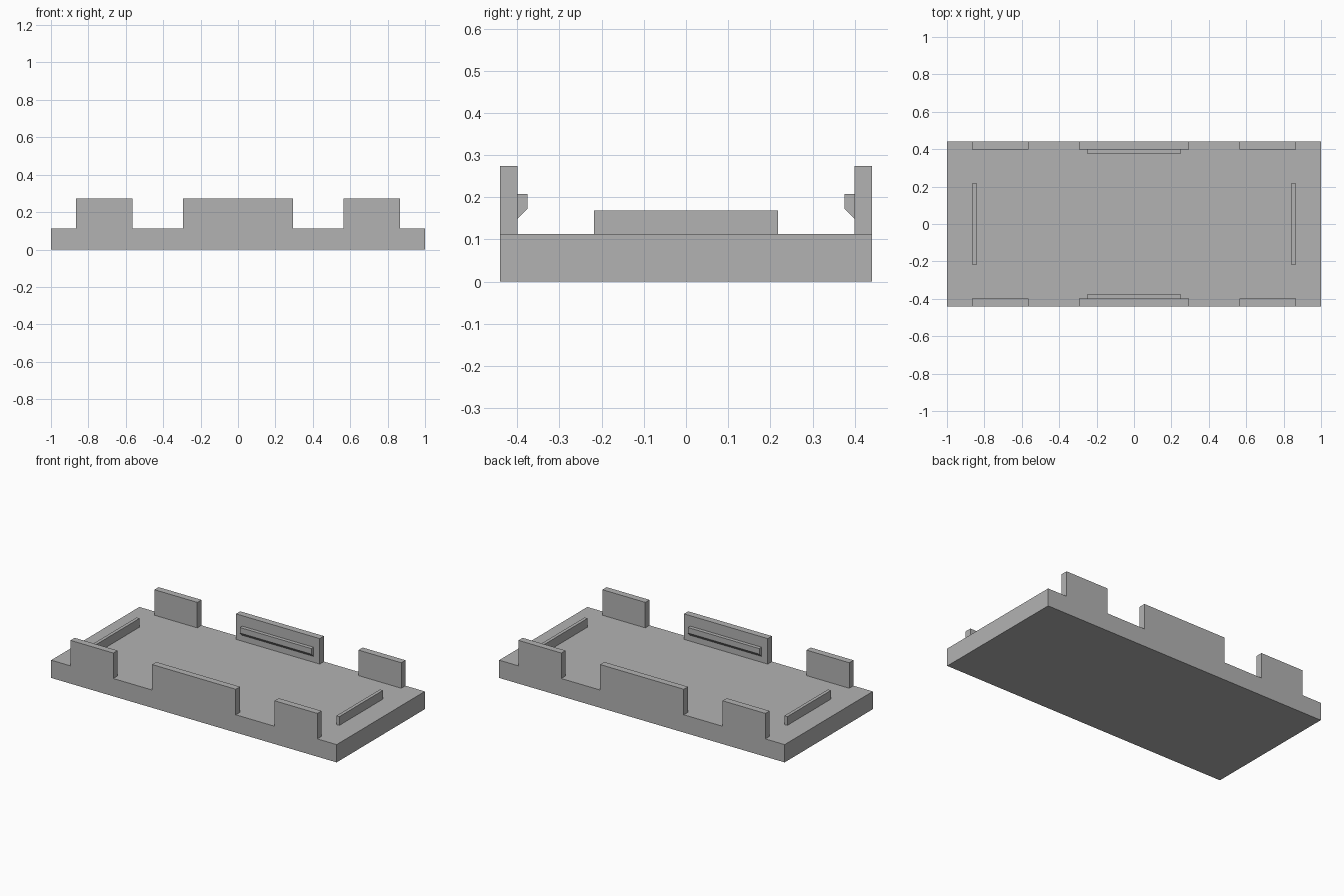
import bpy
import bmesh

cube = bpy.data.objects.get("Cube")
if cube:
    bpy.data.objects.remove(cube, do_unlink=True)

GREY = (0.45, 0.45, 0.45, 1)
grey = bpy.data.materials.new("plain_grey")
grey.use_nodes = True
grey.diffuse_color = GREY
grey.node_tree.nodes["Principled BSDF"].inputs["Base Color"].default_value = GREY

HALF_Y, WALL_Y = 0.441, 0.399
BASE_TOP, TAB_TOP, RIB_TOP = 0.1125, 0.274, 0.168


def extrude_x(name, profile, x0, x1):
    """Extrude a y-z profile from x0 to x1."""
    bm = bmesh.new()
    face = bm.faces.new([bm.verts.new((x0, y, z)) for y, z in profile])
    grown = bmesh.ops.extrude_face_region(bm, geom=[face])
    moved = [v for v in grown["geom"] if isinstance(v, bmesh.types.BMVert)]
    bmesh.ops.translate(bm, verts=moved, vec=(x1 - x0, 0, 0))
    bmesh.ops.recalc_face_normals(bm, faces=bm.faces)
    mesh = bpy.data.meshes.new(name)
    bm.to_mesh(mesh)
    bm.free()
    mesh.materials.append(grey)
    obj = bpy.data.objects.new(name, mesh)
    bpy.context.collection.objects.link(obj)
    return obj


def box(name, x0, x1, y0, y1, z0, z1):
    return extrude_x(name, [(y0, z0), (y1, z0), (y1, z1), (y0, z1)], x0, x1)


# Base plate
box("base_plate", -1, 1, -HALF_Y, HALF_Y, 0, BASE_TOP)

# Upright tabs and snap hooks along both long edges
for side, s in (("front", -1), ("back", 1)):
    for place, x0, x1 in (("right", -0.865, -0.565),
                          ("middle", -0.293, 0.293),
                          ("left", 0.565, 0.865)):
        box(f"{side}_{place}_tab", x0, x1, s * WALL_Y, s * HALF_Y, BASE_TOP, TAB_TOP)
    hook = [(WALL_Y, 0.15), (WALL_Y, 0.208), (0.376, 0.208), (0.376, 0.173)]
    extrude_x(f"{side}_snap_hook", [(s * y, z) for y, z in hook], -0.25, 0.25)

# Low locating ribs near the short ends
for side, s in (("right", -1), ("left", 1)):
    box(f"{side}_rib", s * 0.863, s * 0.842, -0.218, 0.218, BASE_TOP, RIB_TOP)
